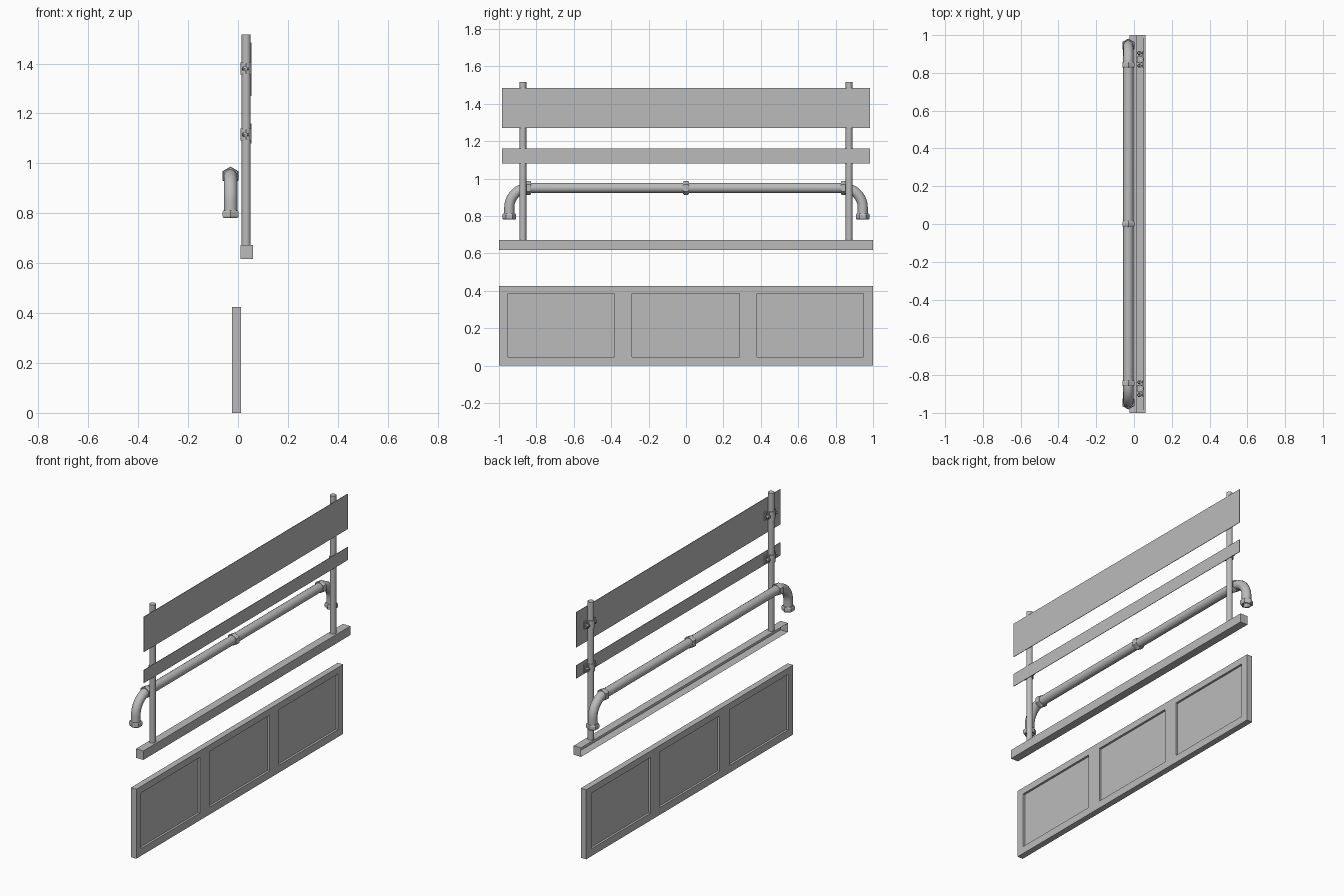
import bpy, bmesh, math
from mathutils import Matrix, Vector

if "Cube" in bpy.data.objects:
    bpy.data.objects.remove(bpy.data.objects["Cube"], do_unlink=True)

grey = bpy.data.materials.new("plain_grey")
grey.use_nodes = True
grey.diffuse_color = (0.5, 0.5, 0.5, 1)
grey.node_tree.nodes["Principled BSDF"].inputs["Base Color"].default_value = (0.5, 0.5, 0.5, 1)


def add_object(name, bm, smooth=False):
    mesh = bpy.data.meshes.new(name)
    bm.to_mesh(mesh)
    bm.free()
    mesh.materials.append(grey)
    obj = bpy.data.objects.new(name, mesh)
    bpy.context.collection.objects.link(obj)
    if smooth:
        smooth_object(obj)
    return obj


def smooth_object(obj):
    bpy.ops.object.select_all(action='DESELECT')
    obj.select_set(True)
    bpy.context.view_layer.objects.active = obj
    bpy.ops.object.shade_smooth_by_angle(angle=math.radians(40))


def box_into(bm, lo, hi):
    lo, hi = Vector(lo), Vector(hi)
    m = Matrix.Translation((lo + hi) / 2) @ Matrix.Diagonal((*(hi - lo), 1))
    return bmesh.ops.create_cube(bm, size=1, matrix=m)["verts"]


def box(name, lo, hi):
    bm = bmesh.new()
    box_into(bm, lo, hi)
    return add_object(name, bm)


def rod_into(bm, centre, axis, radius, length, sides):
    turn = Vector((0, 0, 1)).rotation_difference(Vector(axis)).to_matrix().to_4x4()
    bmesh.ops.create_cone(bm, cap_ends=True, segments=sides, radius1=radius, radius2=radius,
                          depth=length, matrix=Matrix.Translation(centre) @ turn)


def collar(name, centre, axis, point, inner=0.024, outer=0.037, length=0.03):
    """Open six-sided ring with a corner towards 'point' and chamfered rims."""
    bm = bmesh.new()
    axis, point, centre = Vector(axis), Vector(point), Vector(centre)
    side = axis.cross(point)
    profile = [(inner, -0.5), (outer * 0.9, -0.5), (outer, -0.3),
               (outer, 0.3), (outer * 0.9, 0.5), (inner, 0.5)]
    rings = []
    for r, h in profile:
        rings.append([bm.verts.new(centre + axis * h * length
                      + r * (point * math.cos(k * math.pi / 3) + side * math.sin(k * math.pi / 3)))
                      for k in range(6)])
    for a, b in zip(rings, rings[1:] + rings[:1]):
        for k in range(6):
            j = (k + 1) % 6
            bm.faces.new((a[k], a[j], b[j], b[k]))
    bmesh.ops.recalc_face_normals(bm, faces=bm.faces)
    add_object(name, bm)


# Lower panel: thin core, rails and stiles leaving three recesses on both sides
bm = bmesh.new()
x0, x1 = -0.025, 0.012
box_into(bm, (-0.012, -0.99, 0.02), (-0.001, 0.99, 0.41))
box_into(bm, (x0, -1, 0), (x1, 1, 0.045))
box_into(bm, (x0, -1, 0.385), (x1, 1, 0.425))
for a, b in ((-1, -0.953), (-0.383, -0.288), (0.285, 0.38), (0.95, 1)):
    box_into(bm, (x0, a, 0.045), (x1, b, 0.385))
add_object("recessed_panel", bm)

# Beam: hollow channel open at the back
bm = bmesh.new()
box_into(bm, (0.01, -1, 0.617), (0.06, 1, 0.672))
bm.normal_update()
bmesh.ops.delete(bm, geom=[f for f in bm.faces if f.normal.x < -0.9], context='FACES_ONLY')
add_object("beam_channel", bm)

# Boards
box("upper_board", (0.051, -0.985, 1.27), (0.054, 0.985, 1.485))
box("lower_board", (0.051, -0.985, 1.08), (0.054, 0.985, 1.16))

# Posts with clamps holding the boards
post_x = 0.033
for label, s in (("right", -1), ("left", 1)):
    y = 0.872 * s
    bm = bmesh.new()
    rod_into(bm, (post_x, y, 1.093), (0, 0, 1), 0.018, 0.846, 24)
    add_object(label + "_post", bm, True)
    for level, z in (("upper", 1.38), ("lower", 1.115)):
        bm = bmesh.new()
        rod_into(bm, (post_x - 0.001, y, z), (0, 0, 1), 0.022, 0.048, 16)
        box_into(bm, (0.045, y - 0.045, z - 0.024), (0.051, y + 0.045, z + 0.024))
        for d in (-1, 1):
            box_into(bm, (0.03, y + d * 0.031 - 0.012, z - 0.02),
                     (0.037, y + d * 0.031 + 0.012, z + 0.02))
            rod_into(bm, (0.034, y + d * 0.034, z), (1, 0, 0), 0.005, 0.034, 8)
            rod_into(bm, (0.026, y + d * 0.034, z), (1, 0, 0), 0.01, 0.008, 6)
        add_object(f"{label}_{level}_clamp", bm, True)

# Pipe with a downturned bend at each end
pipe_x, pipe_z, bend, reach = -0.03, 0.95, 0.105, 0.84
half = [(reach + bend * math.sin(t), pipe_z - bend + bend * math.cos(t))
        for t in (k * math.pi / 20 for k in range(11))] + [(reach + bend, 0.787)]
path = [(-y, z) for y, z in reversed(half)] + half
curve = bpy.data.curves.new("pipe", 'CURVE')
curve.dimensions = '3D'
curve.bevel_depth = 0.027
curve.bevel_resolution = 6
spline = curve.splines.new('POLY')
spline.points.add(len(path) - 1)
for p, (y, z) in zip(spline.points, path):
    p.co = (pipe_x, y, z, 1)
curve.materials.append(grey)
pipe = bpy.data.objects.new("pipe", curve)
bpy.context.collection.objects.link(pipe)
bpy.ops.object.select_all(action='DESELECT')
pipe.select_set(True)
bpy.context.view_layer.objects.active = pipe
bpy.ops.object.convert(target='MESH')
smooth_object(bpy.context.view_layer.objects.active)

# Pipe collars
for label, y in (("right", -0.843), ("middle", 0), ("left", 0.843)):
    collar(label + "_collar", (pipe_x, y, pipe_z), (0, 1, 0), (0, 0, 1))
for label, s in (("right", -1), ("left", 1)):
    collar(label + "_end_collar", (pipe_x, s * (reach + bend), 0.797), (0, 0, 1), (0, 1, 0))
